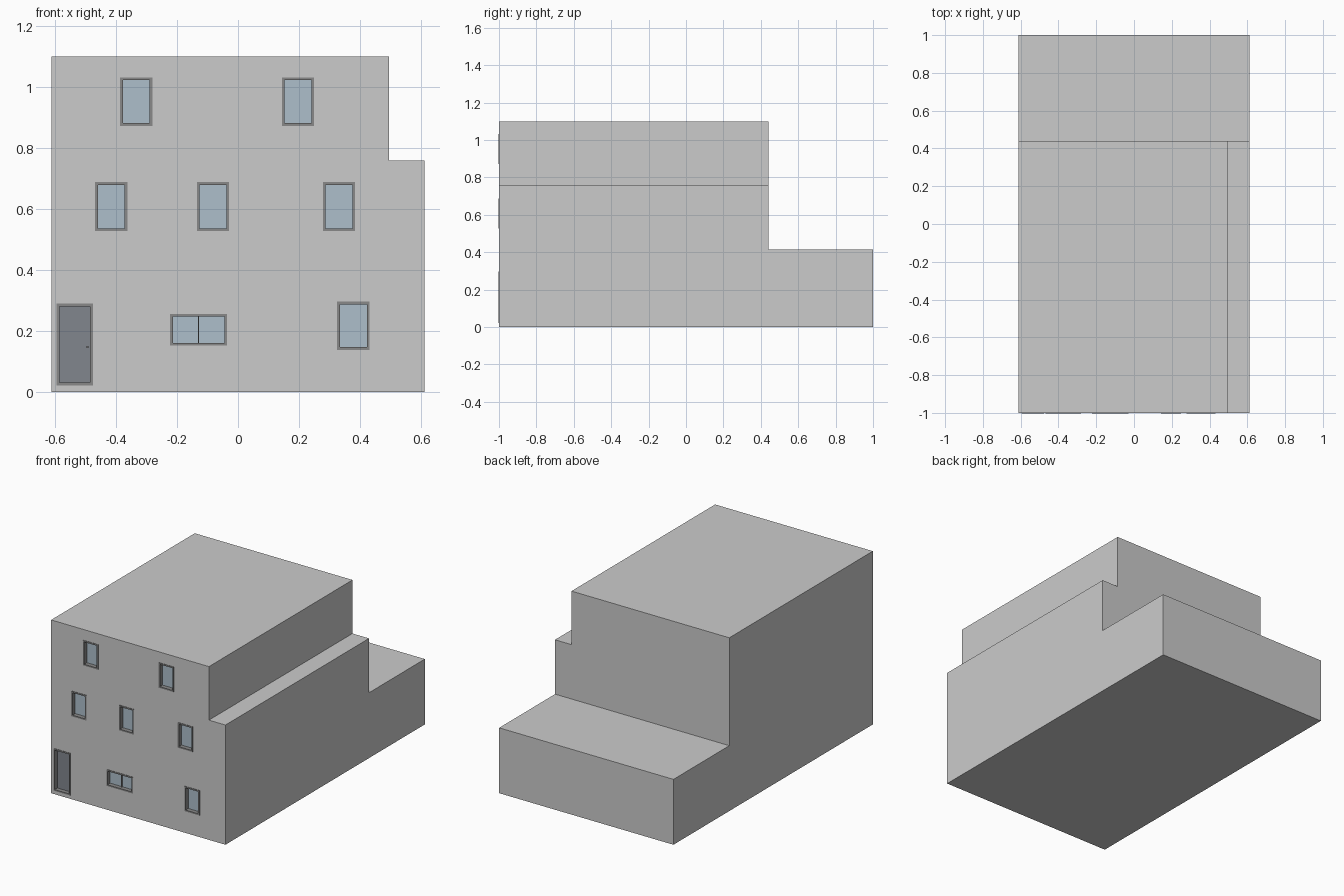
import bpy, bmesh

if "Cube" in bpy.data.objects:
    bpy.data.objects.remove(bpy.data.objects["Cube"])

W = 0.612          # half width
FRONT = -1.0
DEPTH = 0.028      # how far panes sit behind the facade
LIP = 0.003        # how far frames stand proud of the facade


def material(name, rgb):
    m = bpy.data.materials.new(name)
    m.diffuse_color = (*rgb, 1)
    m.use_nodes = True
    m.node_tree.nodes["Principled BSDF"].inputs["Base Color"].default_value = m.diffuse_color
    return m


glass_mat = material("glass", (0.42, 0.52, 0.60))
door_mat = material("door_grey", (0.22, 0.24, 0.27))
frame_mat = material("frame_grey", (0.25, 0.25, 0.25))


def boxes(name, bounds, mat=None):
    """One object made of axis-aligned boxes (x0, x1, y0, y1, z0, z1)."""
    bm = bmesh.new()
    for x0, x1, y0, y1, z0, z1 in bounds:
        for v in bmesh.ops.create_cube(bm, size=1)["verts"]:
            v.co = (x1 if v.co.x > 0 else x0,
                    y1 if v.co.y > 0 else y0,
                    z1 if v.co.z > 0 else z0)
    mesh = bpy.data.meshes.new(name)
    bm.to_mesh(mesh)
    bm.free()
    ob = bpy.data.objects.new(name, mesh)
    bpy.context.collection.objects.link(ob)
    if mat:
        mesh.materials.append(mat)
    return ob


def opening(name, x0, x1, z0, z1, pane_mat, mullion=False, t=0.009):
    """Frame ring and recessed pane; returns the recess to cut in the wall."""
    y0, y1 = FRONT - LIP, FRONT + DEPTH
    bars = [(x0, x0 + t, y0, y1, z0, z1), (x1 - t, x1, y0, y1, z0, z1),
            (x0 + t, x1 - t, y0, y1, z0, z0 + t),
            (x0 + t, x1 - t, y0, y1, z1 - t, z1)]
    if mullion:
        c = (x0 + x1) / 2
        bars.append((c - 0.002, c + 0.002, y1 - 0.012, y1, z0 + t, z1 - t))
    boxes(name + "_frame", bars, frame_mat)
    boxes(name + "_pane", [(x0 + t, x1 - t, y1 - 0.004, y1, z0 + t, z1 - t)], pane_mat)
    return (x0, x1, FRONT - 0.05, y1, z0, z1)


# Openings per storey
cuts = {"ground": [], "middle": [], "upper": []}
cuts["ground"].append(opening("door", -0.595, -0.476, 0.022, 0.290, door_mat))
cuts["ground"].append(opening("wide_window", -0.223, -0.036, 0.152, 0.256, glass_mat, True))
cuts["ground"].append(opening("ground_window", 0.325, 0.432, 0.138, 0.296, glass_mat))
for i, x in enumerate((-0.469, -0.135, 0.278)):
    cuts["middle"].append(opening(f"middle_window_{i}", x, x + 0.106, 0.528, 0.688, glass_mat))
for i, x in enumerate((-0.387, 0.144)):
    cuts["upper"].append(opening(f"upper_window_{i}", x, x + 0.106, 0.873, 1.032, glass_mat))

# Door knob
boxes("door_knob", [(-0.497, -0.491, FRONT + DEPTH - 0.012, FRONT + DEPTH - 0.002, 0.145, 0.151)],
      frame_mat)

# Storeys: walls with recesses, each capped by a flush slab
boxes("base_slab", [(-W, W, FRONT, 1.0, 0, 0.018)])
storeys = (("ground", W, 1.0, 0.018, 0.400, 0.415),
           ("middle", W, 0.44, 0.415, 0.743, 0.760),
           ("upper", 0.496, 0.44, 0.760, 1.083, 1.100))
for name, right, back, z0, z1, top in storeys:
    wall = boxes(name + "_storey", [(-W, right, FRONT, back, z0, z1)])
    boxes(name + "_slab", [(-W, right, FRONT, back, z1, top)])
    cutter = boxes(name + "_cutter", cuts[name])
    cutter.hide_render = True
    cutter.display_type = 'WIRE'
    cutter.hide_set(True)
    mod = wall.modifiers.new("recesses", 'BOOLEAN')
    mod.object = cutter
    mod.operation = 'DIFFERENCE'
    mod.solver = 'EXACT'
